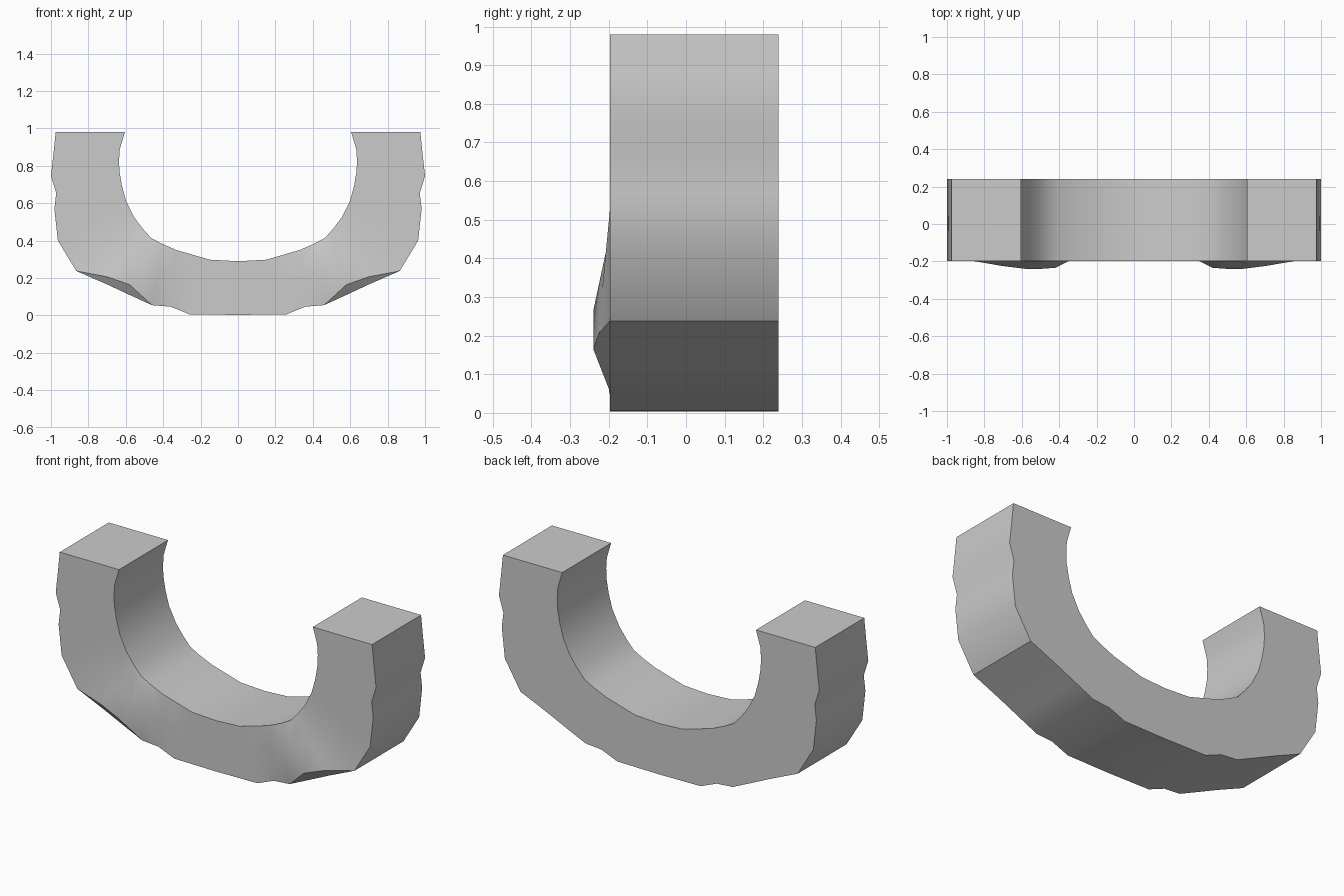
import bpy, bmesh

if "Cube" in bpy.data.objects:
    bpy.data.objects.remove(bpy.data.objects["Cube"])

FRONT, BACK = -0.197, 0.24

# Right half of the U: (outer x, outer z, inner x, inner z), bottom centre to tip
stations = [
    (0.00, 0.003, 0.00, 0.29), (0.26, 0.006, 0.15, 0.298), (0.36, 0.047, 0.33, 0.35),
    (0.46, 0.055, 0.41, 0.385), (0.58, 0.11, 0.465, 0.415), (0.70, 0.166, 0.51, 0.465),
    (0.865, 0.238, 0.555, 0.525), (0.963, 0.40, 0.598, 0.61), (0.982, 0.57, 0.62, 0.69),
    (0.972, 0.655, 0.634, 0.77), (1.00, 0.745, 0.636, 0.83), (0.985, 0.88, 0.632, 0.89),
    (0.975, 0.98, 0.605, 0.98),
]
# Swelling on the lower front: station -> raised point on rim / mid-face
rim_bump = {4: (0.58, -0.24, 0.165), 5: (0.70, -0.225, 0.207)}
mid_bump = {3: (0.42, -0.234, 0.24), 4: (0.50, -0.24, 0.265), 5: (0.61, -0.217, 0.32)}

bm = bmesh.new()
rings = []
for i, (ox, oz, ix, iz) in enumerate(stations):
    ring = [(ox, BACK, oz), (ox, FRONT, oz),
            rim_bump.get(i, (ox, FRONT, oz)),
            mid_bump.get(i, ((ox + ix) / 2, FRONT, (oz + iz) / 2)),
            (ix, FRONT, iz), (ix, BACK, iz)]
    rings.append([bm.verts.new(p) for p in ring])

# Skin between neighbouring cross-sections, then close the tip
for a, b in zip(rings, rings[1:]):
    for j in range(6):
        k = (j + 1) % 6
        bm.faces.new((a[j], a[k], b[k], b[j]))
bm.faces.new(rings[-1])
bmesh.ops.remove_doubles(bm, verts=bm.verts, dist=0.0005)
bmesh.ops.dissolve_degenerate(bm, edges=bm.edges, dist=0.0001)

# Mirror to the left half
bmesh.ops.mirror(bm, geom=bm.verts[:] + bm.edges[:] + bm.faces[:],
                 merge_dist=0.0005, axis='X')
bmesh.ops.recalc_face_normals(bm, faces=bm.faces)

mesh = bpy.data.meshes.new("curved_band")
bm.to_mesh(mesh)
bm.free()
band = bpy.data.objects.new("curved_band", mesh)
bpy.context.collection.objects.link(band)
bpy.context.view_layer.objects.active = band
band.select_set(True)
bpy.ops.object.shade_smooth_by_angle(angle=0.52)
